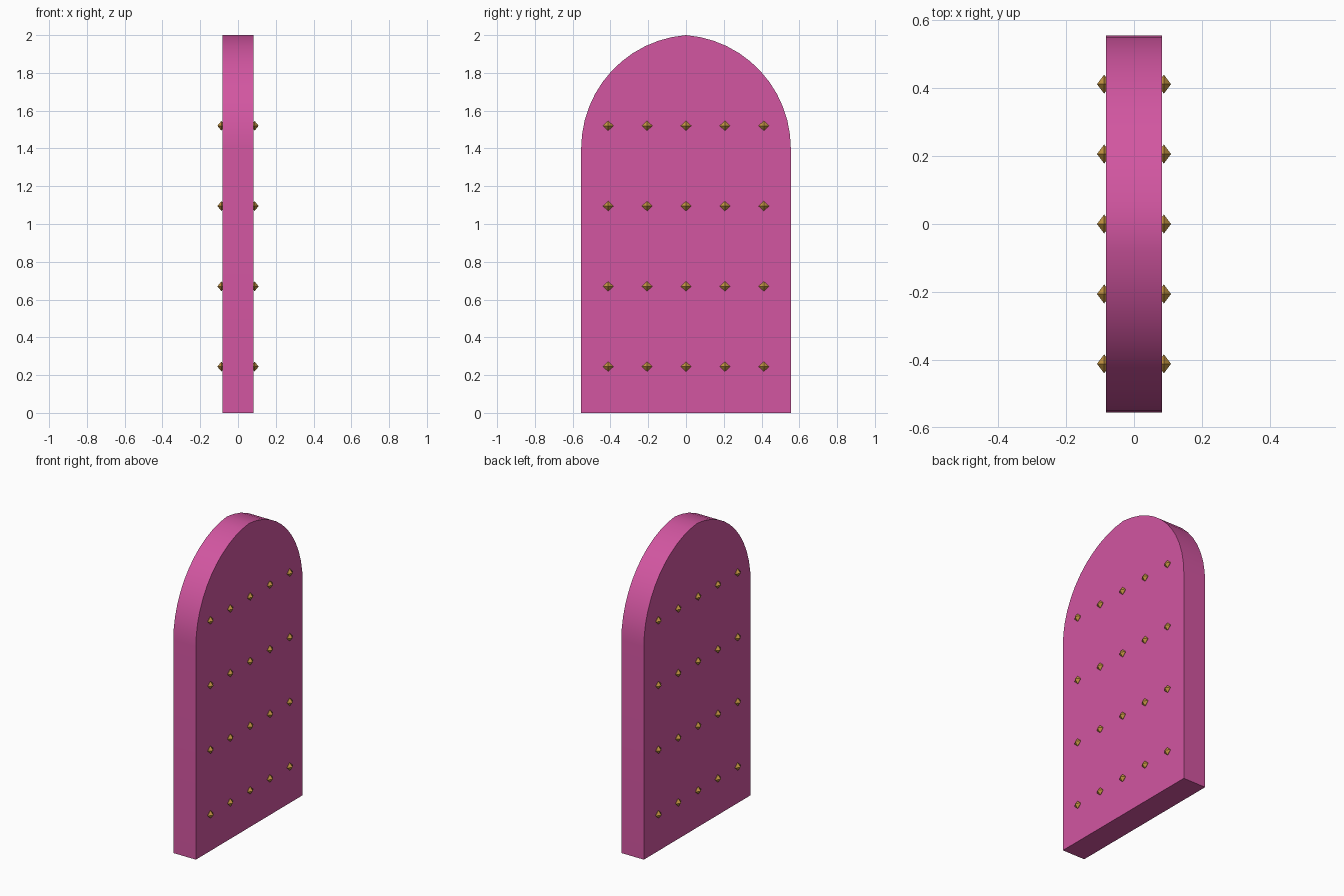
import bpy, bmesh, math

if "Cube" in bpy.data.objects:
    bpy.data.objects.remove(bpy.data.objects["Cube"])

HALF_W, HALF_T, SPRING, TOP = 0.555, 0.082, 1.40, 2.0


def material(name, rgb):
    m = bpy.data.materials.new(name)
    m.diffuse_color = (*rgb, 1)
    m.use_nodes = True
    m.node_tree.nodes["Principled BSDF"].inputs["Base Color"].default_value = m.diffuse_color
    return m


def finish(bm, name, mat):
    bmesh.ops.recalc_face_normals(bm, faces=bm.faces[:])
    mesh = bpy.data.meshes.new(name)
    bm.to_mesh(mesh)
    bm.free()
    mesh.materials.append(mat)
    ob = bpy.data.objects.new(name, mesh)
    bpy.context.collection.objects.link(ob)
    return ob


pink = material("pink paint", (0.645, 0.093, 0.356))
brass = material("brass", (0.56, 0.30, 0.055))

# Door slab: straight sides with a faintly pointed two-centre arch
rise = TOP - SPRING
offset = (rise ** 2 - HALF_W ** 2) / (2 * HALF_W)
radius = HALF_W + offset
sweep = math.acos(offset / radius)
STEPS = 12
side = [(HALF_W, 0)] + [
    (radius * math.cos(sweep * i / STEPS) - offset,
     SPRING + radius * math.sin(sweep * i / STEPS)) for i in range(STEPS + 1)]
profile = side + [(-y, z) for y, z in reversed(side[:-1])]

bm = bmesh.new()
face = bm.faces.new([bm.verts.new((-HALF_T, y, z)) for y, z in profile])
ext = bmesh.ops.extrude_face_region(bm, geom=[face])
moved = [g for g in ext["geom"] if isinstance(g, bmesh.types.BMVert)]
bmesh.ops.translate(bm, verts=moved, vec=(2 * HALF_T, 0, 0))
door = finish(bm, "door_slab", pink)
bpy.context.view_layer.objects.active = door
door.select_set(True)
bpy.ops.object.shade_smooth_by_angle(angle=math.radians(30))
door.select_set(False)


# Diamond studs in a grid on both faces of the door
def add_stud(bm, x, y, z, rx=0.021, ry=0.028, rz=0.026):
    ring = [bm.verts.new(p) for p in
            ((x, y + ry, z), (x, y, z + rz), (x, y - ry, z), (x, y, z - rz))]
    for tip_x in (x - rx, x + rx):
        tip = bm.verts.new((tip_x, y, z))
        for i in range(4):
            bm.faces.new((ring[i], ring[(i + 1) % 4], tip))


for name, sign in (("right_studs", 1), ("left_studs", -1)):
    bm = bmesh.new()
    for row in range(4):
        for col in range(-2, 3):
            add_stud(bm, sign * 0.088, col * 0.206, 0.245 + row * 0.425)
    finish(bm, name, brass)
